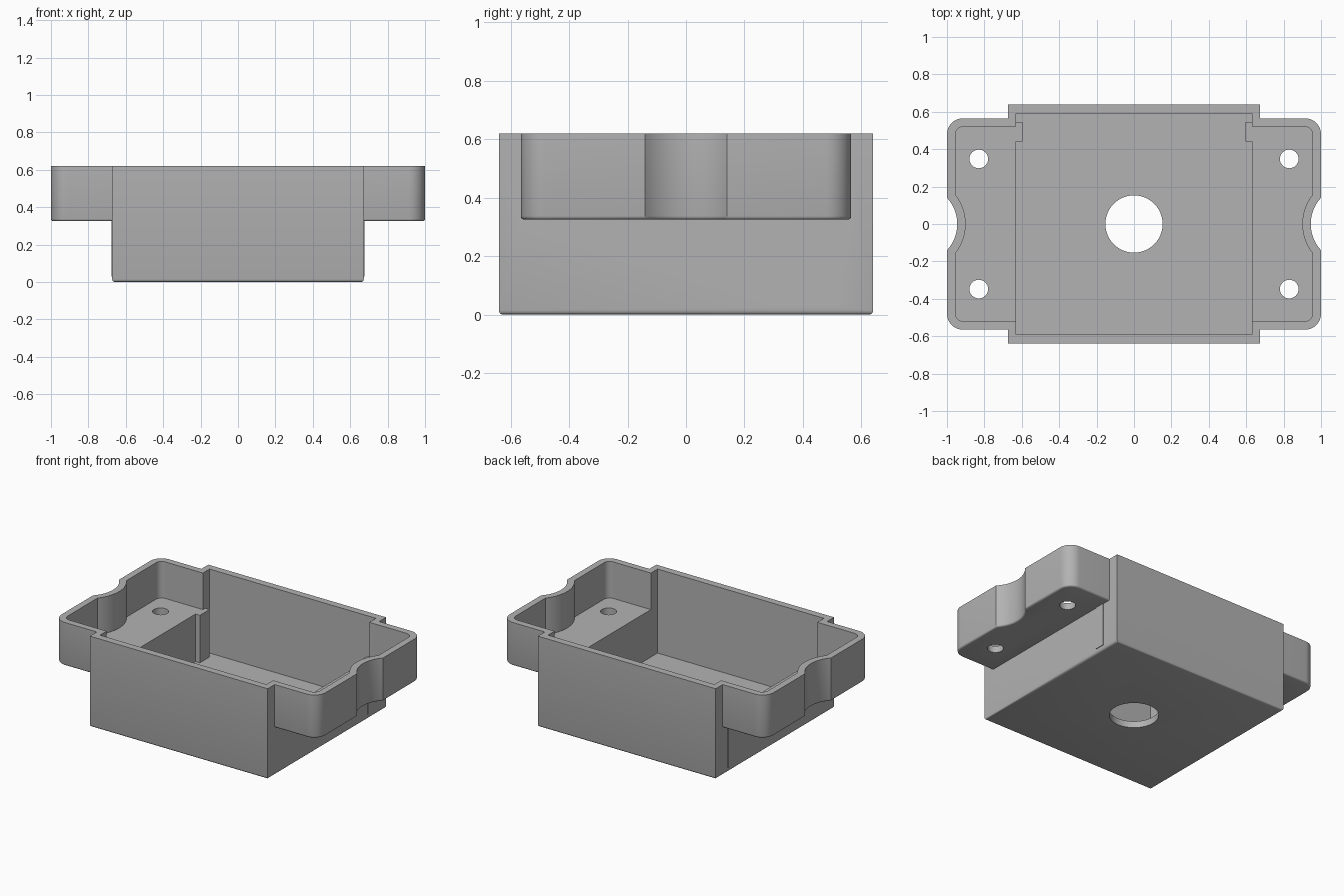
import bpy, bmesh, math

if "Cube" in bpy.data.objects:
    bpy.data.objects.remove(bpy.data.objects["Cube"])

TOP, WALL = 0.62, 0.045
BOX_X, BOX_Y = 0.673, 0.64
WING_Z, WING_Y = 0.325, 0.565

grey = bpy.data.materials.new("plain grey")
grey.diffuse_color = (0.45, 0.45, 0.45, 1)
grey.use_nodes = True
grey.node_tree.nodes["Principled BSDF"].inputs["Base Color"].default_value = grey.diffuse_color


def prism(name, pts, z0, z1, bevel=0.0):
    """Extrude an outline from z0 to z1, optionally rounding its bottom edges."""
    bm = bmesh.new()
    face = bm.faces.new([bm.verts.new((x, y, z0)) for x, y in pts])
    ext = bmesh.ops.extrude_face_region(bm, geom=[face])
    for v in ext["geom"]:
        if isinstance(v, bmesh.types.BMVert):
            v.co.z = z1
    bmesh.ops.recalc_face_normals(bm, faces=bm.faces)
    if bevel:
        low = [e for e in bm.edges if all(abs(v.co.z - z0) < 1e-5 for v in e.verts)]
        bmesh.ops.bevel(bm, geom=low, offset=bevel, segments=3, profile=0.5, affect='EDGES')
        bmesh.ops.recalc_face_normals(bm, faces=bm.faces)
    me = bpy.data.meshes.new(name)
    bm.to_mesh(me)
    bm.free()
    me.materials.append(grey)
    ob = bpy.data.objects.new(name, me)
    bpy.context.collection.objects.link(ob)
    return ob


def rect(x0, x1, y0, y1):
    return [(x0, y0), (x1, y0), (x1, y1), (x0, y1)]


def circle(cx, cy, r, n=48):
    return [(cx + r * math.cos(math.tau * i / n), cy + r * math.sin(math.tau * i / n))
            for i in range(n)]


def wing_outline(side, x0, x1, hy, corner, scallop, n=10):
    """Rounded end outline with a round bite of radius scallop in its outer edge."""
    cx = 1.151
    half = math.asin(math.sqrt(scallop ** 2 - (cx - x1) ** 2) / scallop)
    pts = [(x0, -hy)]
    for i in range(n + 1):
        a = -math.pi / 2 + math.pi / 2 * i / n
        pts.append((x1 - corner + corner * math.cos(a), -hy + corner + corner * math.sin(a)))
    for i in range(2 * n + 1):
        a = -half + 2 * half * i / (2 * n)
        pts.append((cx - scallop * math.cos(a), scallop * math.sin(a)))
    for i in range(n + 1):
        a = math.pi / 2 * i / n
        pts.append((x1 - corner + corner * math.cos(a), hy - corner + corner * math.sin(a)))
    pts.append((x0, hy))
    return [(side * x, y) for x, y in pts]


def combine(target, other, operation):
    mod = target.modifiers.new(operation.lower(), 'BOOLEAN')
    mod.operation, mod.solver, mod.object = operation, 'EXACT', other
    bpy.context.view_layer.objects.active = target
    bpy.ops.object.modifier_apply(modifier=mod.name)
    bpy.data.objects.remove(other)


# Deep central box with softened bottom edges
tray = prism("tray", rect(-BOX_X, BOX_X, -BOX_Y, BOX_Y), 0, TOP, 0.015)

# Shallow scalloped wings on both ends
for s in (-1, 1):
    combine(tray, prism("wing", wing_outline(s, 0.645, 1.0, WING_Y, 0.085, 0.206),
                        WING_Z, TOP, 0.012), 'UNION')

# Hollow the box and the wings
combine(tray, prism("box_cavity", rect(-0.63, 0.63, -0.592, 0.592), WALL, 0.8), 'DIFFERENCE')
for s in (-1, 1):
    combine(tray, prism("wing_cavity", wing_outline(s, 0.58, 0.955, 0.52, 0.042, 0.251),
                        WING_Z + WALL, 0.8), 'DIFFERENCE')

# Central floor hole and four mounting holes
combine(tray, prism("floor_hole", circle(0, 0, 0.153, 64), -0.1, 0.2), 'DIFFERENCE')
for sx in (-1, 1):
    for sy in (-1, 1):
        combine(tray, prism("mount_hole", circle(sx * 0.83, sy * 0.348, 0.05, 32), 0.2, 0.5),
                'DIFFERENCE')

# Upright ribs inside the end walls, with a thin pad on the outside
for s in (-1, 1):
    combine(tray, prism("rib", rect(*sorted((s * 0.597, s * 0.65)), 0.44, 0.545),
                        0.03, WING_Z + WALL), 'UNION')
    combine(tray, prism("pad", rect(*sorted((s * 0.65, s * 0.677)), 0.44, 0.51),
                        0.03, WING_Z + 0.02), 'UNION')

bpy.ops.object.select_all(action='DESELECT')
tray.select_set(True)
bpy.context.view_layer.objects.active = tray
bpy.ops.object.shade_smooth_by_angle(angle=math.radians(32))
